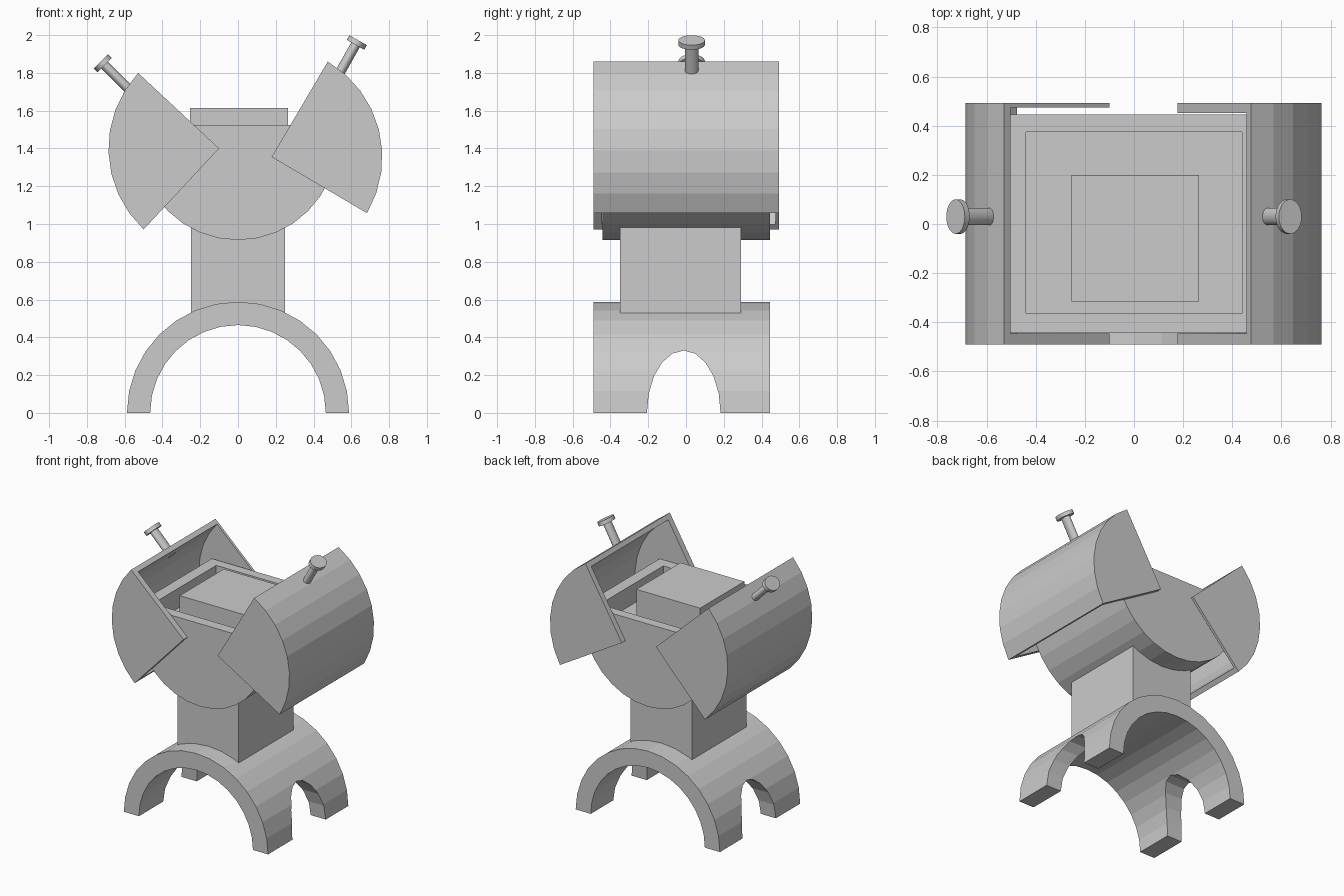
import bpy, bmesh, math
from mathutils import Matrix, Vector

if "Cube" in bpy.data.objects:
    bpy.data.objects.remove(bpy.data.objects["Cube"])

grey = bpy.data.materials.new("plain grey")
grey.diffuse_color = (0.6, 0.6, 0.6, 1)
grey.use_nodes = True
grey.node_tree.nodes["Principled BSDF"].inputs["Base Color"].default_value = grey.diffuse_color


def finish(name, bm):
    bmesh.ops.recalc_face_normals(bm, faces=bm.faces)
    mesh = bpy.data.meshes.new(name)
    bm.to_mesh(mesh)
    bm.free()
    mesh.materials.append(grey)
    ob = bpy.data.objects.new(name, mesh)
    bpy.context.collection.objects.link(ob)
    return ob


def prism(name, profile, lo, hi, axis="y"):
    """Extrude a 2D profile: (x, z) along y, or (y, z) along x."""
    bm = bmesh.new()
    place = (lambda a, b, d: (a, d, b)) if axis == "y" else (lambda a, b, d: (d, a, b))
    face = bm.faces.new([bm.verts.new(place(a, b, lo)) for a, b in profile])
    ext = bmesh.ops.extrude_face_region(bm, geom=[face])["geom"]
    shift = Vector(place(0, 0, hi - lo))
    bmesh.ops.translate(bm, vec=shift, verts=[v for v in ext if isinstance(v, bmesh.types.BMVert)])
    return finish(name, bm)


def box(name, x, y, z):
    return prism(name, [(x[0], z[0]), (x[1], z[0]), (x[1], z[1]), (x[0], z[1])], *y)


def arc(cx, cz, r, a0, a1, n, rz=None):
    angles = [math.radians(a0 + (a1 - a0) * i / n) for i in range(n + 1)]
    return [(cx + r * math.cos(a), cz + (rz or r) * math.sin(a)) for a in angles]


def cut(ob, cutter):
    """Subtract the cutter from the object, then remove it."""
    mod = ob.modifiers.new("cut", "BOOLEAN")
    mod.operation, mod.solver, mod.object = "DIFFERENCE", "EXACT", cutter
    deps = bpy.context.evaluated_depsgraph_get()
    mesh = bpy.data.meshes.new_from_object(ob.evaluated_get(deps))
    ob.modifiers.clear()
    ob.data = mesh
    bpy.data.objects.remove(cutter)


# Arched base with a rounded notch through both sides, leaving four feet
base = prism("arched_base",
             arc(0, 0, 0.588, 0, 180, 16) + arc(0, 0, 0.465, 180, 0, 16), -0.49, 0.445)
notch = arc(-0.012, 0, 0.195, 0, 180, 10, 0.33)
cut(base, prism("notch_cutter", notch + [(-0.207, -0.1), (0.183, -0.1)], -0.8, 0.8, "x"))

# Pedestal between base and drum
box("pedestal", (-0.25, 0.25), (-0.35, 0.29), (0.50, 1.0))

# Half-round drum with a rectangular recess and a block inside it
drum = prism("drum",
             arc(0, 1.44, 0.525, 180, 360, 16) + [(0.525, 1.525), (-0.525, 1.525)],
             -0.443, 0.446)
cut(drum, box("recess_cutter", (-0.44, 0.44), (-0.365, 0.375), (1.38, 1.7)))
box("inner_block", (-0.255, 0.265), (-0.315, 0.20), (1.37, 1.615))


# Opened quarter-round lids: hollow shells with end walls
def lid(name, cx, cz, start, y_back):
    shell = prism(name, [(cx, cz)] + arc(cx, cz, 0.586, start, start + 90, 8), -0.491, 0.493)
    hollow = arc(cx, cz, 0.55, start, start + 360, 32)[:-1]
    cut(shell, prism("hollow_cutter", hollow, -0.446, y_back))


lid("left_lid", -0.10, 1.40, 137, 0.474)
lid("right_lid", 0.178, 1.355, -30.5, 0.451)


# Knobs: slightly flattened shaft and disc head
def knob(name, foot, top):
    foot, top = Vector((foot[0], 0.03, foot[1])), Vector((top[0], 0.03, top[1]))
    axis = (top - foot).normalized()
    turn = Vector((0, 0, 1)).rotation_difference(axis).to_matrix().to_4x4()
    bm = bmesh.new()
    for lo, hi, rx, ry in ((foot, top - axis * 0.01, 0.026, 0.035),
                           (top - axis * 0.028, top, 0.053, 0.07)):
        mat = Matrix.Translation((lo + hi) / 2) @ turn @ Matrix.Diagonal((rx, ry, 1, 1))
        bmesh.ops.create_cone(bm, cap_ends=True, segments=32, radius1=1, radius2=1,
                              depth=(hi - lo).length, matrix=mat)
    ob = finish(name, bm)
    bpy.context.view_layer.objects.active = ob
    ob.select_set(True)
    bpy.ops.object.shade_smooth_by_angle(angle=math.radians(30))
    ob.select_set(False)


knob("left_knob", (-0.56, 1.695), (-0.726, 1.861))
knob("right_knob", (0.533, 1.79), (0.636, 1.973))
